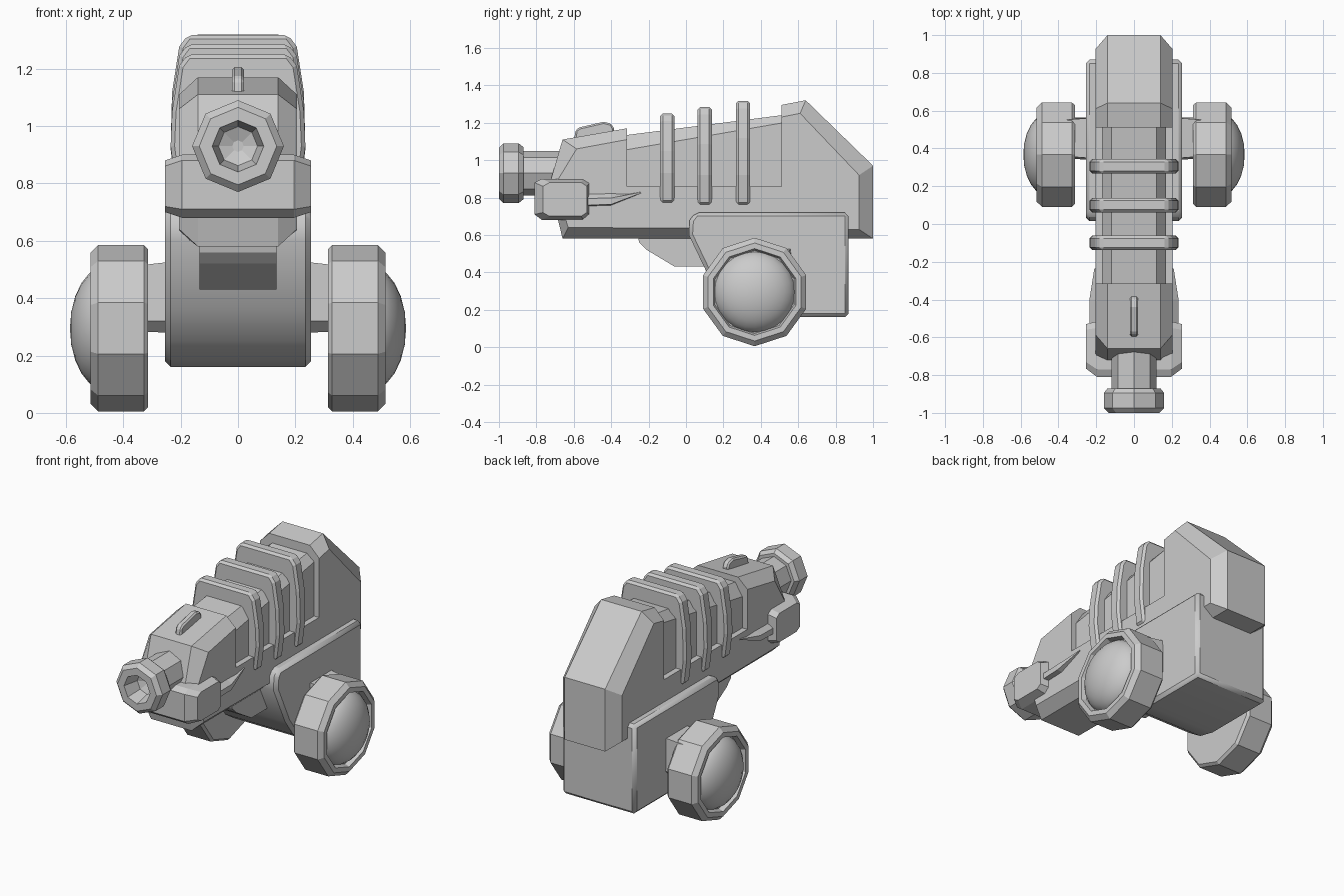
import bpy, bmesh, math

if "Cube" in bpy.data.objects:
    bpy.data.objects.remove(bpy.data.objects["Cube"])


def loft(name, rings, bevel=0.0, smooth=False):
    """Skin equal-length rings of 3D points and cap both ends."""
    bm = bmesh.new()
    vs = [[bm.verts.new(p) for p in r] for r in rings]
    n = len(rings[0])
    for a, b in zip(vs, vs[1:]):
        for i in range(n):
            j = (i + 1) % n
            bm.faces.new((a[i], a[j], b[j], b[i]))
    bm.faces.new(vs[0])
    bm.faces.new(vs[-1])
    bmesh.ops.recalc_face_normals(bm, faces=bm.faces)
    me = bpy.data.meshes.new(name)
    bm.to_mesh(me)
    bm.free()
    ob = bpy.data.objects.new(name, me)
    bpy.context.collection.objects.link(ob)
    if bevel:
        m = ob.modifiers.new("Bevel", 'BEVEL')
        m.width, m.segments, m.limit_method = bevel, 1, 'ANGLE'
        m.angle_limit = math.radians(40)
    if smooth:
        bpy.context.view_layer.objects.active = ob
        ob.select_set(True)
        bpy.ops.object.shade_smooth_by_angle(angle=math.radians(35))
        ob.select_set(False)
    return ob


def slab(name, side, w, centre=None, wc=None, **kw):
    """Side (y,z) profile across x = -w..w; 'centre' is the fuller profile within +-wc."""
    ring = lambda x, prof: [(x, y, z) for y, z in prof]
    mid = [ring(-wc, centre), ring(wc, centre)] if centre else []
    return loft(name, [ring(-w, side)] + mid + [ring(w, side)], **kw)


def lathe(name, prof, n, place):
    """Revolve (radius, offset) points with n sides; place maps (u, v, offset) to xyz."""
    ang = [math.pi / 2 + math.tau * i / n for i in range(n)]
    return loft(name, [[place(r * math.cos(a), r * math.sin(a), d) for a in ang] for r, d in prof])


# Main body with notch for the ribbed chamber
slab("cannon_body",
     [(-.63, .64), (-.70, .87), (-.585, 1.06), (-.315, 1.11), (-.315, .86),
      (.51, .86), (.51, 1.23), (.61, 1.25), (.925, .92), (.925, .63)], .205,
     [(-.66, .58), (-.73, .87), (-.66, 1.11), (-.315, 1.17), (-.315, .86),
      (.51, .86), (.51, 1.295), (.64, 1.32), (1, .97), (1, .58)], .14)

# Recessed chamber core
slab("chamber_core", [(-.35, .8), (-.35, 1.05), (.55, 1.205), (.55, .8)], .17,
     [(-.35, .8), (-.35, 1.13), (.55, 1.245), (.55, .8)], .12)

# Cooling ribs
for i, (y, bot, top) in enumerate([(-.10, .77, 1.25), (.10, .76, 1.285), (.305, .76, 1.317)]):
    half = [(.215, bot), (.235, bot + .16), (.23, top - .2), (.205, top - .04), (.175, top)]
    prof = half + [(-x, z) for x, z in reversed(half)]
    loft(f"rib_{i + 1}", [[(x, y + d, z) for x, z in prof] for d in (-.038, .038)], bevel=.014)

# Carriage base and underside block
slab("carriage_base",
     [(.05, .72), (.87, .72), (.87, .16), (.42, .16), (.31, .185), (.21, .25), (.13, .36), (.015, .60), (.02, .68)],
     .255, bevel=.02, smooth=True)
slab("underside_block", [(-.26, .6), (-.25, .56), (-.21, .52), (-.06, .43), (.15, .43), (.15, .6)], .135)

# Axle
slab("axle", [(.35, .32), (.39, .285), (.53, .285), (.56, .32), (.55, .51), (.36, .51)], .38,
     [(.34, .32), (.38, .28), (.53, .28), (.565, .32), (.56, .525), (.35, .525)], .25)

# Muzzle
lathe("muzzle", [(.02, -.88), (.068, -.90), (.09, -1), (.135, -1), (.16, -.975), (.16, -.895),
                 (.14, -.87), (.12, -.87), (.12, -.6)], 8, lambda u, v, d: (u, d, .93 + v))

# Front collar wrapping the nose
slab("front_collar",
     [(-.765, .72), (-.765, .86), (-.73, .88), (-.56, .88), (-.53, .86), (-.53, .72), (-.56, .70), (-.73, .70)],
     .255,
     [(-.81, .71), (-.81, .88), (-.77, .90), (-.55, .90), (-.515, .88), (-.515, .71), (-.55, .68), (-.77, .68)],
     .195)

# Sight on top of the nose
slab("sight", [(-.60, 1.1), (-.59, 1.16), (-.57, 1.175), (-.44, 1.205), (-.40, 1.195), (-.385, 1.17), (-.385, 1.1)],
     .021, bevel=.009)

for side, s in (("right", 1), ("left", -1)):
    # Tapered fin behind the collar
    rings = [(-.54, .75, .84, .235), (-.40, .755, .84, .236), (-.235, .825, .835, .21)]
    loft(f"{side}_fin", [[(s * .18, y, a), (s * w, y, a + .1 * (b - a)), (s * w, y, (a + b) / 2), (s * .18, y, b)]
                         for y, a, b, w in rings])

    # Ten-sided wheel with recessed face
    place = lambda u, v, d, s=s: (s * d, .367 + u, .295 + v)
    lathe(f"{side}_wheel", [(.275, .313), (.29, .328), (.29, .488), (.262, .515), (.232, .515),
                            (.222, .485), (.1, .485)], 10, place)

    # Domed hub
    bpy.ops.mesh.primitive_uv_sphere_add(segments=24, ring_count=12, location=(s * .45, .367, .295),
                                         rotation=(0, math.pi / 2, 0))
    hub = bpy.context.object
    hub.name = f"{side}_hub"
    hub.scale = (.222, .222, .136)
    bpy.ops.object.shade_smooth_by_angle(angle=math.radians(40))
